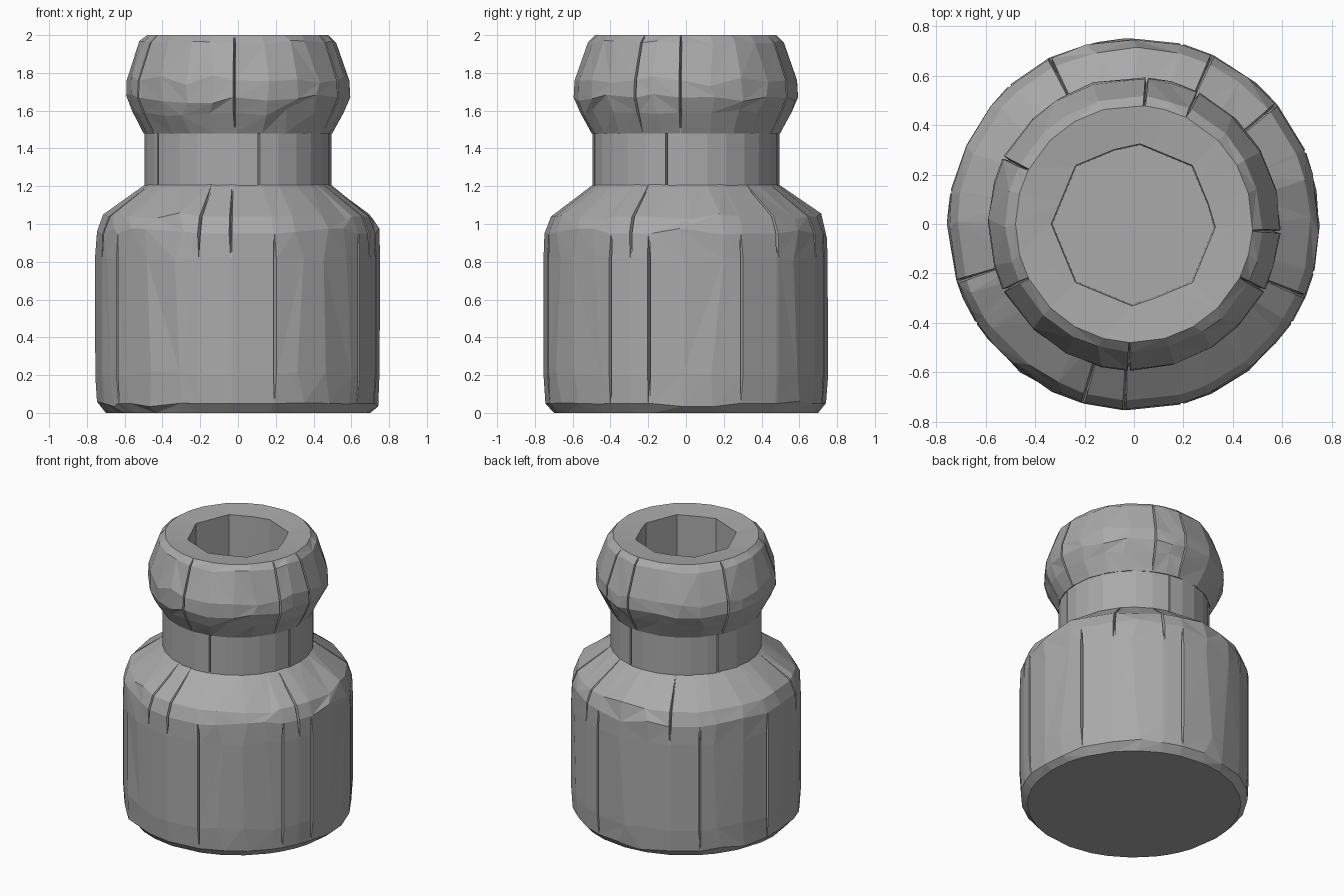
import bpy
import bmesh
import math
import random

random.seed(4)
cube = bpy.data.objects.get("Cube")
if cube:
    bpy.data.objects.remove(cube, do_unlink=True)

stone = bpy.data.materials.new("plain grey")
stone.use_nodes = True
GREY = (0.4, 0.4, 0.4, 1)
stone.diffuse_color = GREY
stone.node_tree.nodes["Principled BSDF"].inputs["Base Color"].default_value = GREY

SLIT = math.radians(0.6)


def columns(sides, grooves):
    """Angles around the part; each groove is a tight triplet of columns."""
    cracks = [(math.radians(a) % math.tau, lo, hi) for a, lo, hi in grooves]
    cols = []
    for i in range(sides):
        a = math.tau * i / sides
        gaps = [abs((a - c[0] + math.pi) % math.tau - math.pi) for c in cracks]
        if min(gaps) > 0.09:
            cols.append((a, None))
    for a, lo, hi in cracks:
        cols += [(a - SLIT, "edge"), (a, (lo, hi)), (a + SLIT, "edge")]
    return sorted(cols, key=lambda c: c[0])


def octagon(radius, a):
    step = math.pi / 4
    return radius * math.cos(step / 2) / math.cos(a % step - step / 2)


def turned(name, profile, sides, grooves, capped):
    """Chiselled round part. Profile rows: radius, height, roughness, shape."""
    bm = bmesh.new()
    cols = columns(sides, grooves)
    rings = []
    for r, z, rough, shape in profile:
        ring = []
        for a, kind in cols:
            radius = octagon(r, a) if shape == "bore" else r
            ang, height = a, z
            if kind is None and rough:
                ang += random.uniform(-0.05, 0.05)
                height += random.uniform(-rough, rough)
                radius += random.uniform(-0.006, 0.003)
            elif isinstance(kind, tuple) and shape == "wall":
                if kind[0] <= z <= kind[1]:
                    radius -= 0.03
            ring.append(bm.verts.new((radius * math.cos(ang), radius * math.sin(ang), height)))
        rings.append(ring)
    count = len(cols)
    for low, high in zip(rings, rings[1:]):
        for i in range(count):
            j = (i + 1) % count
            quad = [low[i], low[j], high[j], high[i]]
            # alternate the split so the facets look hand cut
            k = random.randint(0, 1)
            q = quad[k:] + quad[:k]
            bm.faces.new((q[0], q[1], q[2]))
            bm.faces.new((q[0], q[2], q[3]))
    if capped:
        bm.faces.new(rings[0][::-1])
        bm.faces.new(rings[-1])
    mesh = bpy.data.meshes.new(name)
    bm.to_mesh(mesh)
    bm.free()
    mesh.materials.append(stone)
    obj = bpy.data.objects.new(name, mesh)
    bpy.context.collection.objects.link(obj)
    return obj


# Wide drum with rounded foot and sloping shoulder
wall_cracks = [(a, 0.2, 0.82) for a in (-148, -75, -32, -15, 23, 75, 132, 170)]
shoulder_cracks = [(a, 0.9, 1.1) for a in (-106, -93, -23, 40, 65, 117, -162)]
turned("body", [
    (0.70, 0.0, 0, "wall"),
    (0.745, 0.05, 0.02, "wall"),
    (0.755, 0.2, 0.02, "wall"),
    (0.755, 0.82, 0.02, "wall"),
    (0.75, 0.95, 0.03, "wall"),
    (0.715, 1.04, 0.02, "wall"),
    (0.49, 1.21, 0, "wall"),
], 28, wall_cracks + shoulder_cracks, True)

# Straight neck
turned("neck", [
    (0.495, 1.2, 0, "wall"),
    (0.495, 1.49, 0, "wall"),
], 28, [(a, 1, 2) for a in (-149, -77, -12, 78, 150)], False)

# Bulging collar, flat rim and eight-sided socket reaching down to the body
turned("head", [
    (0.40, 1.48, 0, "inside"),
    (0.50, 1.48, 0, "wall"),
    (0.56, 1.59, 0.02, "wall"),
    (0.595, 1.67, 0.03, "wall"),
    (0.59, 1.76, 0.03, "wall"),
    (0.52, 1.96, 0.015, "wall"),
    (0.48, 2.0, 0, "rim"),
    (0.335, 1.985, 0, "bore"),
    (0.33, 1.205, 0, "bore"),
], 24, [(a, 1.5, 1.98) for a in (-153, -92, -27, -3, 64, 85, 153)], False)
